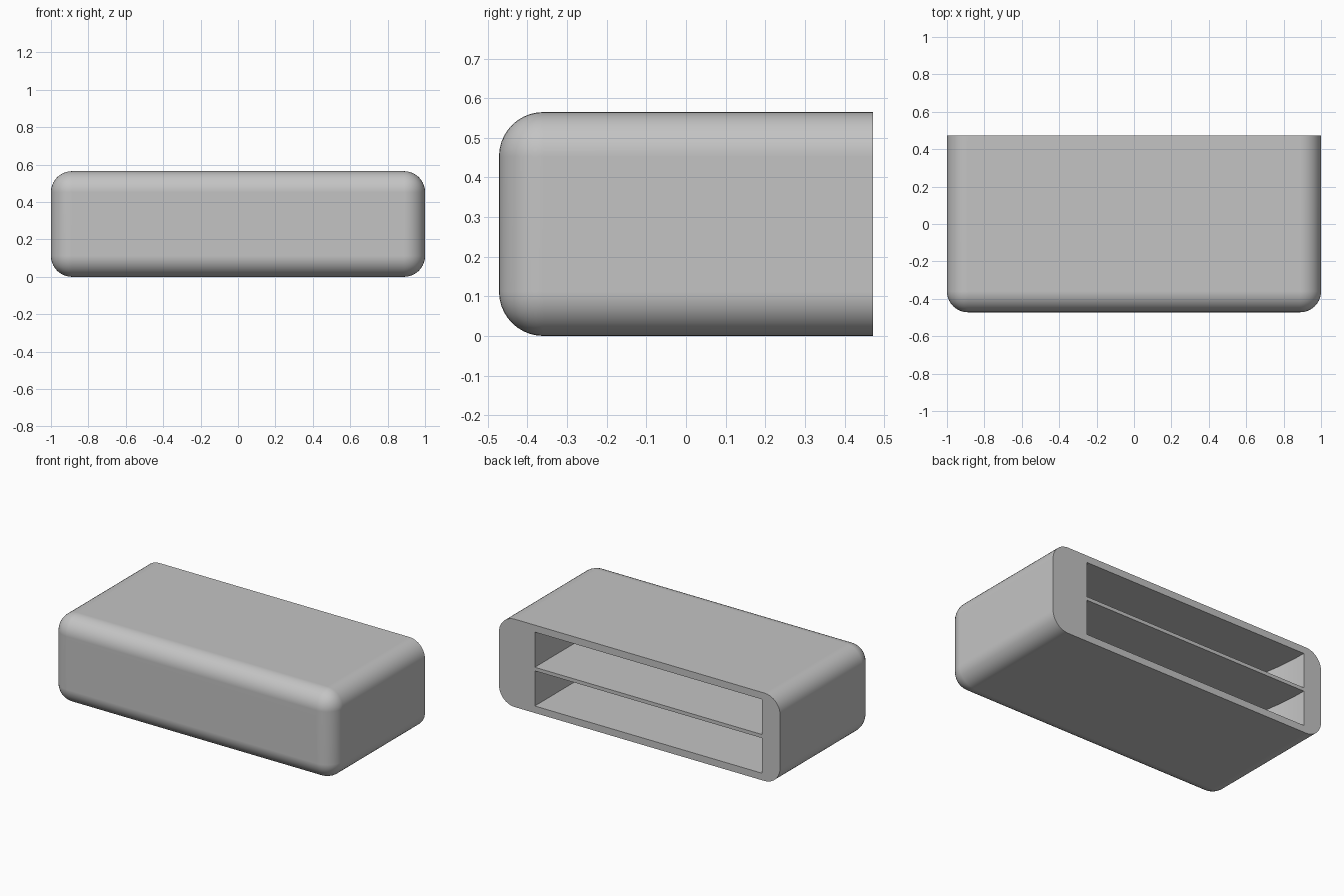
import bpy
import bmesh
from math import asin, sin, cos

cube = bpy.data.objects.get("Cube")
if cube:
    bpy.data.objects.remove(cube, do_unlink=True)

# Overall size
WIDTH, DEPTH, HEIGHT, ROUND = 2.0, 0.944, 0.565, 0.112
BACK = DEPTH / 2

# Slot plan: straight wall at the hinge side, swinging arc at the other
HINGE_X, SWING, SLOT_DEPTH = 0.745, 1.617, 0.83
SLOT_HEIGHT, SLOT_BASES = 0.226, (0.045, 0.294)

grey = bpy.data.materials.new("plain grey")
grey.use_nodes = True
grey.diffuse_color = (0.55, 0.55, 0.55, 1)
grey.node_tree.nodes["Principled BSDF"].inputs["Base Color"].default_value = grey.diffuse_color


def make_object(name, bm):
    bmesh.ops.recalc_face_normals(bm, faces=bm.faces)
    mesh = bpy.data.meshes.new(name)
    bm.to_mesh(mesh)
    bm.free()
    mesh.materials.append(grey)
    obj = bpy.data.objects.new(name, mesh)
    bpy.context.collection.objects.link(obj)
    return obj


def slot_cutter(base):
    """Prism with one curved end, reaching out past the back face."""
    steps = 16
    sweep = asin(SLOT_DEPTH / SWING)
    front = BACK - SLOT_DEPTH
    outside = BACK + 0.1
    plan = [(HINGE_X, front), (HINGE_X, outside), (HINGE_X - SWING, outside)]
    for i in range(steps + 1):
        a = sweep * i / steps
        plan.append((HINGE_X - SWING * cos(a), BACK - SWING * sin(a)))
    bm = bmesh.new()
    face = bm.faces.new([bm.verts.new((x, y, base)) for x, y in plan])
    top = bmesh.ops.extrude_face_region(bm, geom=[face])["geom"]
    verts = [g for g in top if isinstance(g, bmesh.types.BMVert)]
    bmesh.ops.translate(bm, verts=verts, vec=(0, 0, SLOT_HEIGHT))
    cutter = make_object("slot_cutter", bm)
    cutter.hide_render = True
    return cutter


# Housing: block rounded everywhere except around its flat back
bm = bmesh.new()
bmesh.ops.create_cube(bm, size=1)
bmesh.ops.scale(bm, vec=(WIDTH, DEPTH, HEIGHT), verts=bm.verts)
bmesh.ops.translate(bm, vec=(0, 0, HEIGHT / 2), verts=bm.verts)
rounded = [e for e in bm.edges if any(v.co.y < 0 for v in e.verts)]
bmesh.ops.bevel(bm, geom=rounded, offset=ROUND, offset_type='OFFSET',
                segments=10, profile=0.5, affect='EDGES', clamp_overlap=True)
housing = make_object("housing", bm)

# Two stacked slots cut into the back
bpy.context.view_layer.objects.active = housing
housing.select_set(True)
for base in SLOT_BASES:
    cutter = slot_cutter(base)
    cut = housing.modifiers.new("slot", 'BOOLEAN')
    cut.operation = 'DIFFERENCE'
    cut.solver = 'EXACT'
    cut.object = cutter
    bpy.ops.object.modifier_apply(modifier=cut.name)
    bpy.data.objects.remove(cutter, do_unlink=True)

# Smooth rounding with crisp rims
bpy.ops.object.select_all(action='DESELECT')
housing.select_set(True)
bpy.context.view_layer.objects.active = housing
bpy.ops.object.shade_smooth_by_angle(angle=0.6)
weighted = housing.modifiers.new("flat_sides", 'WEIGHTED_NORMAL')
weighted.keep_sharp = True
